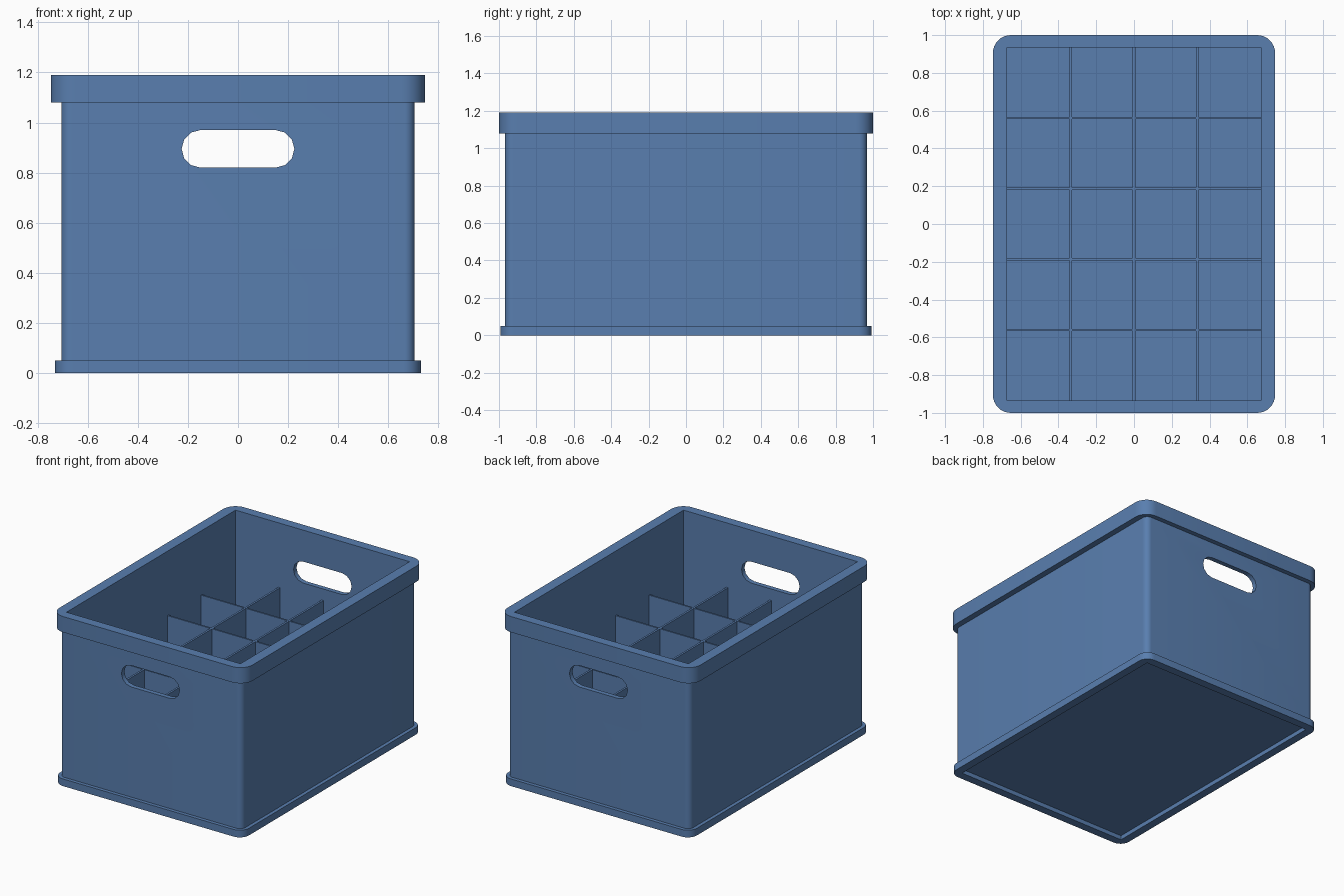
import bpy, bmesh, math

if "Cube" in bpy.data.objects:
    bpy.data.objects.remove(bpy.data.objects["Cube"])

blue = bpy.data.materials.new("crate_blue")
blue.diffuse_color = (0.10, 0.21, 0.43, 1)
blue.use_nodes = True
blue.node_tree.nodes["Principled BSDF"].inputs["Base Color"].default_value = blue.diffuse_color

IX, IY = 0.673, 0.934      # half size of the opening


def finish(name, bm, smooth=False):
    bmesh.ops.recalc_face_normals(bm, faces=bm.faces)
    me = bpy.data.meshes.new(name)
    bm.to_mesh(me)
    bm.free()
    me.materials.append(blue)
    ob = bpy.data.objects.new(name, me)
    bpy.context.collection.objects.link(ob)
    if smooth:
        smooth_shade(ob)
    return ob


def smooth_shade(ob):
    bpy.ops.object.select_all(action='DESELECT')
    ob.select_set(True)
    bpy.context.view_layer.objects.active = ob
    bpy.ops.object.shade_smooth_by_angle(angle=math.radians(35))


def tube(name, hx, hy, r, z0, z1, seg=8, smooth=True):
    """Wall ring: rounded rectangle outside, square corners inside."""
    bm = bmesh.new()
    outer, inner, owner = [], [], []
    for c, (sx, sy) in enumerate([(1, 1), (-1, 1), (-1, -1), (1, -1)]):
        inner.append([bm.verts.new((sx * IX, sy * IY, z)) for z in (z0, z1)])
        for i in range(seg + 1):
            a = math.pi / 2 * (c + i / seg)
            x = sx * (hx - r) + r * math.cos(a)
            y = sy * (hy - r) + r * math.sin(a)
            outer.append([bm.verts.new((x, y, z)) for z in (z0, z1)])
            owner.append(c)
    n = len(outer)
    for i in range(n):
        j = (i + 1) % n
        a, b = outer[i], outer[j]
        p, q = inner[owner[i]], inner[owner[j]]
        bm.faces.new((a[0], b[0], b[1], a[1]))
        for k in (0, 1):
            bm.faces.new((a[k], b[k], q[k]) if p is q else (a[k], b[k], q[k], p[k]))
        if p is not q:
            bm.faces.new((p[0], q[0], q[1], p[1]))
    return finish(name, bm, smooth)


def box(name, x, y, z0, z1, hx, hy):
    bm = bmesh.new()
    bmesh.ops.create_cube(bm, size=1)
    for v in bm.verts:
        v.co = (x + v.co.x * 2 * hx, y + v.co.y * 2 * hy,
                (z0 + z1) / 2 + v.co.z * (z1 - z0))
    return finish(name, bm)


# Foot ring, walls and top rim
tube("base_ring", 0.73, 0.992, 0.07, 0.0, 0.05)
walls = tube("walls", 0.705, 0.967, 0.04, 0.05, 1.08, smooth=False)
tube("top_rim", 0.747, 1.0, 0.095, 1.08, 1.19)

# Slot-shaped cutter for the hand holes in front and back
bm = bmesh.new()
pts = []
for side in (1, -1):
    for i in range(7):
        a = -math.pi / 2 + math.pi * i / 6
        pts.append((side * (0.15 + 0.075 * math.cos(a)), 0.895 + side * 0.075 * math.sin(a)))
face = bm.faces.new([bm.verts.new((x, -1.2, z)) for x, z in pts])
ext = bmesh.ops.extrude_face_region(bm, geom=[face])
for v in ext["geom"]:
    if isinstance(v, bmesh.types.BMVert):
        v.co.y = 1.2
cutter = finish("hand_hole_cutter", bm)
cutter.hide_render = True
mod = walls.modifiers.new("hand_holes", 'BOOLEAN')
mod.operation = 'DIFFERENCE'
mod.solver = 'EXACT'
mod.object = cutter
bpy.context.view_layer.objects.active = walls
bpy.ops.object.modifier_apply(modifier=mod.name)
bpy.data.objects.remove(cutter)
smooth_shade(walls)

# Raised floor, leaving a shallow recess underneath
box("floor", 0, 0, 0.03, 0.05, IX, IY)

# Divider grid: 4 x 5 compartments
for i in (-1, 0, 1):
    box("long_divider", i * 0.335, 0, 0.05, 0.74, 0.007, IY)
for i in (-1.5, -0.5, 0.5, 1.5):
    box("cross_divider", 0, i * 0.374, 0.05, 0.74, IX, 0.006)
